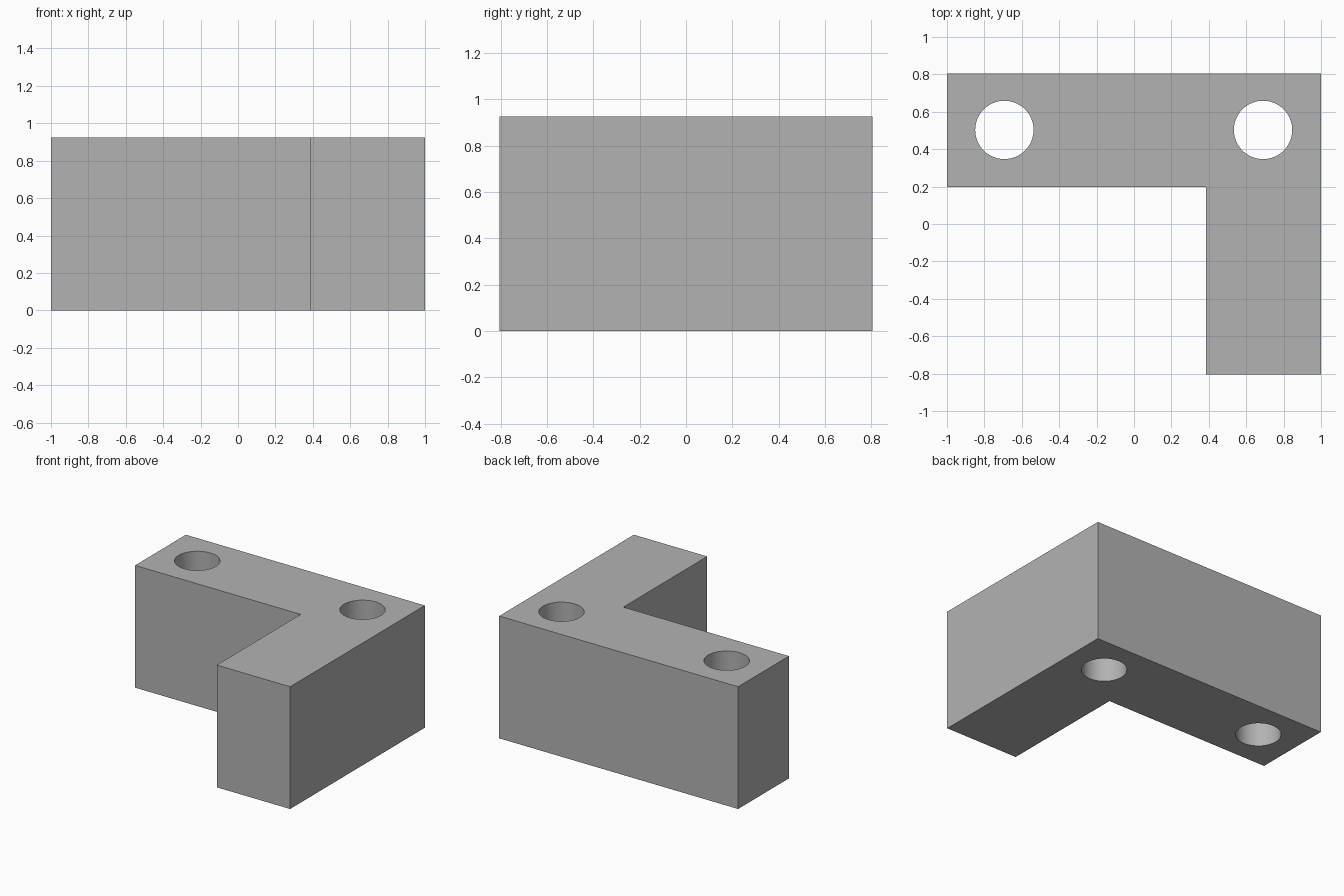
import bpy, bmesh

if "Cube" in bpy.data.objects:
    bpy.data.objects.remove(bpy.data.objects["Cube"])

HEIGHT = 0.925
HOLE_RADIUS = 0.156
HOLES = [(-0.693, 0.503), (0.69, 0.503)]
OUTLINE = [(-1, 0.805), (-1, 0.198), (0.386, 0.198),
           (0.386, -0.805), (1, -0.805), (1, 0.805)]

grey = bpy.data.materials.new("plain grey")
grey.diffuse_color = (0.45, 0.45, 0.45, 1)
grey.use_nodes = True
grey.node_tree.nodes["Principled BSDF"].inputs["Base Color"].default_value = grey.diffuse_color

# L-shaped block: flat outline extruded upwards
bm = bmesh.new()
base = bm.faces.new([bm.verts.new((x, y, 0)) for x, y in OUTLINE])
top = bmesh.ops.extrude_face_region(bm, geom=[base])["geom"]
bmesh.ops.translate(bm, vec=(0, 0, HEIGHT),
                    verts=[v for v in top if isinstance(v, bmesh.types.BMVert)])
bmesh.ops.recalc_face_normals(bm, faces=bm.faces)
mesh = bpy.data.meshes.new("corner_block")
bm.to_mesh(mesh)
bm.free()
mesh.materials.append(grey)
block = bpy.data.objects.new("corner_block", mesh)
bpy.context.collection.objects.link(block)

# Round holes through the full height
for x, y in HOLES:
    bpy.ops.mesh.primitive_cylinder_add(vertices=64, radius=HOLE_RADIUS,
                                        depth=HEIGHT * 2, location=(x, y, HEIGHT / 2))
    cutter = bpy.context.object
    cutter.name = "hole_cutter"
    cutter.data.materials.append(grey)
    cut = block.modifiers.new("hole", 'BOOLEAN')
    cut.operation = 'DIFFERENCE'
    cut.solver = 'EXACT'
    cut.object = cutter
    bpy.context.view_layer.objects.active = block
    bpy.ops.object.modifier_apply(modifier=cut.name)
    bpy.data.objects.remove(cutter)

# Smooth hole walls, sharp block edges
bpy.ops.object.select_all(action='DESELECT')
block.select_set(True)
bpy.context.view_layer.objects.active = block
bpy.ops.object.shade_smooth_by_angle()
